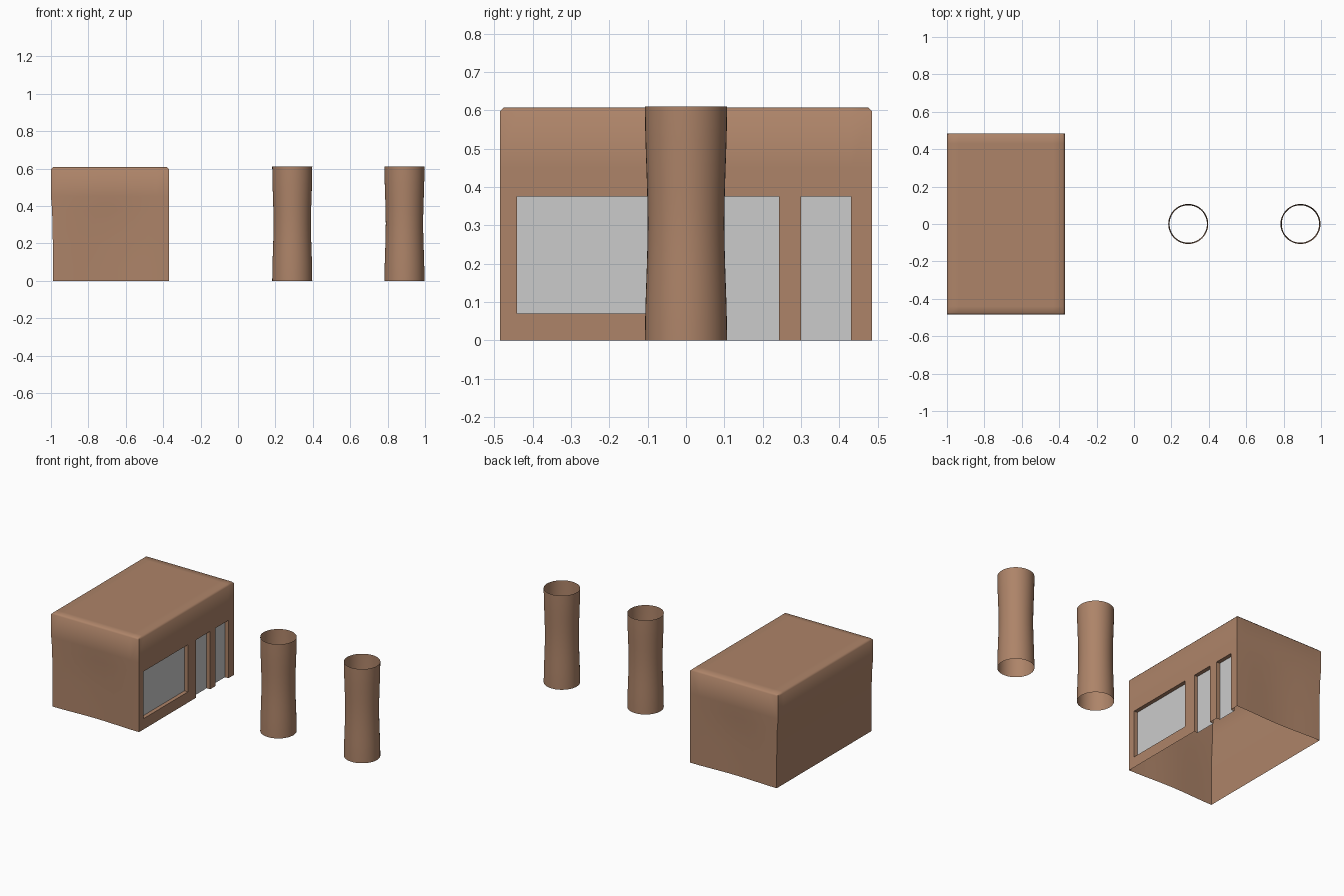
import bpy, bmesh, math

if "Cube" in bpy.data.objects:
    bpy.data.objects.remove(bpy.data.objects["Cube"])

BROWN = bpy.data.materials.new("clay_brown")
BROWN.diffuse_color = (0.42, 0.23, 0.14, 1)
BROWN.use_nodes = True
BROWN.node_tree.nodes["Principled BSDF"].inputs["Base Color"].default_value = BROWN.diffuse_color

X0, X1, Y, ZW, ZT = -1.0, -0.37, 0.485, 0.597, 0.607
DEPTH, INSET = 0.025, 0.01
# openings in the shop front: (y0, y1, z0, z1)
OPENINGS = {"shop_window": (-0.44, 0.015, 0.07, 0.375),
            "left_door": (0.10, 0.243, 0.0, 0.375),
            "right_door": (0.30, 0.43, 0.0, 0.375)}


def make_object(name, bm, mat=None):
    mesh = bpy.data.meshes.new(name)
    bm.to_mesh(mesh)
    bm.free()
    ob = bpy.data.objects.new(name, mesh)
    bpy.context.collection.objects.link(ob)
    if mat:
        mesh.materials.append(mat)
    return ob


def patch(bm, us, vs, point, skip=lambda u, v: False):
    """Grid of quads; skip() drops cells by their centre."""
    grid = [[bm.verts.new(point(u, v)) for v in vs] for u in us]
    for i in range(len(us) - 1):
        for j in range(len(vs) - 1):
            if not skip((us[i] + us[i + 1]) / 2, (vs[j] + vs[j + 1]) / 2):
                bm.faces.new((grid[i][j], grid[i + 1][j],
                              grid[i + 1][j + 1], grid[i][j + 1]))


def shape(x, y, z):
    """Inset the roof rim and dent the hand-worked walls slightly inward."""
    if z > ZW + 0.001:
        return (min(max(x, X0 + INSET), X1 - INSET),
                min(max(y, INSET - Y), Y - INSET), z)
    low = min(1, max(0, (0.45 - z) / 0.12))
    if abs(y) > Y - 0.001:
        y -= math.copysign(0.01, y) * low * math.sin(math.pi * (x - X0) / (X1 - X0)) ** 2
    if x < X0 + 0.001:
        x += 0.01 * low
    return (x, y, z)


def in_opening(y, z):
    return any(a < y < b and c < z < d for a, b, c, d in OPENINGS.values())


# building shell, open underneath
bm = bmesh.new()
xs = [X0 + (X1 - X0) * i / 10 for i in range(11)]
ys = sorted({-Y, Y} | {v for o in OPENINGS.values() for v in o[:2]})
zs = [0, 0.07, 0.2, 0.375, 0.45, ZW, ZT]
patch(bm, ys, zs, lambda y, z: shape(X1, y, z), in_opening)
patch(bm, ys, zs, lambda y, z: shape(X0, y, z))
for side in (-Y, Y):
    patch(bm, xs, zs, lambda x, z: shape(x, side, z))
patch(bm, xs, ys, lambda x, y: shape(x, y, ZT))
# recessed sides of the openings
for y0, y1, z0, z1 in OPENINGS.values():
    rim = [(y0, z0), (y0, z1), (y1, z1), (y1, z0)]
    if z0 > 0:
        rim.append(rim[0])
    for a, b in zip(rim, rim[1:]):
        bm.faces.new([bm.verts.new(p) for p in (
            (X1, *a), (X1, *b), (X1 - DEPTH, *b), (X1 - DEPTH, *a))])
bmesh.ops.remove_doubles(bm, verts=bm.verts, dist=0.0005)
bmesh.ops.recalc_face_normals(bm, faces=bm.faces)
for f in bm.faces:
    f.smooth = True
for e in bm.edges:
    e.smooth = len(e.link_faces) == 2 and e.calc_face_angle(0) < 0.95
make_object("building_shell", bm, BROWN)

# grey glass and door panels at the back of each recess
for name, (y0, y1, z0, z1) in OPENINGS.items():
    bm = bmesh.new()
    patch(bm, [y0, y1], [z0, z1], lambda y, z: (X1 - DEPTH, y, z))
    make_object(name + "_panel", bm)

# two open tubes with a slight waist
for name, cx in (("inner_column", 0.29), ("outer_column", 0.89)):
    bm = bmesh.new()
    angles = [2 * math.pi * i / 48 for i in range(49)]
    heights = [0.61 * i / 12 for i in range(13)]

    def tube(a, z):
        r = 0.107 - 0.007 * math.sin(math.pi * z / 0.61) ** 2
        return (cx + r * math.cos(a), r * math.sin(a), z)

    patch(bm, angles, heights, tube)
    bmesh.ops.remove_doubles(bm, verts=bm.verts, dist=0.0005)
    for f in bm.faces:
        f.smooth = True
    make_object(name, bm, BROWN)
